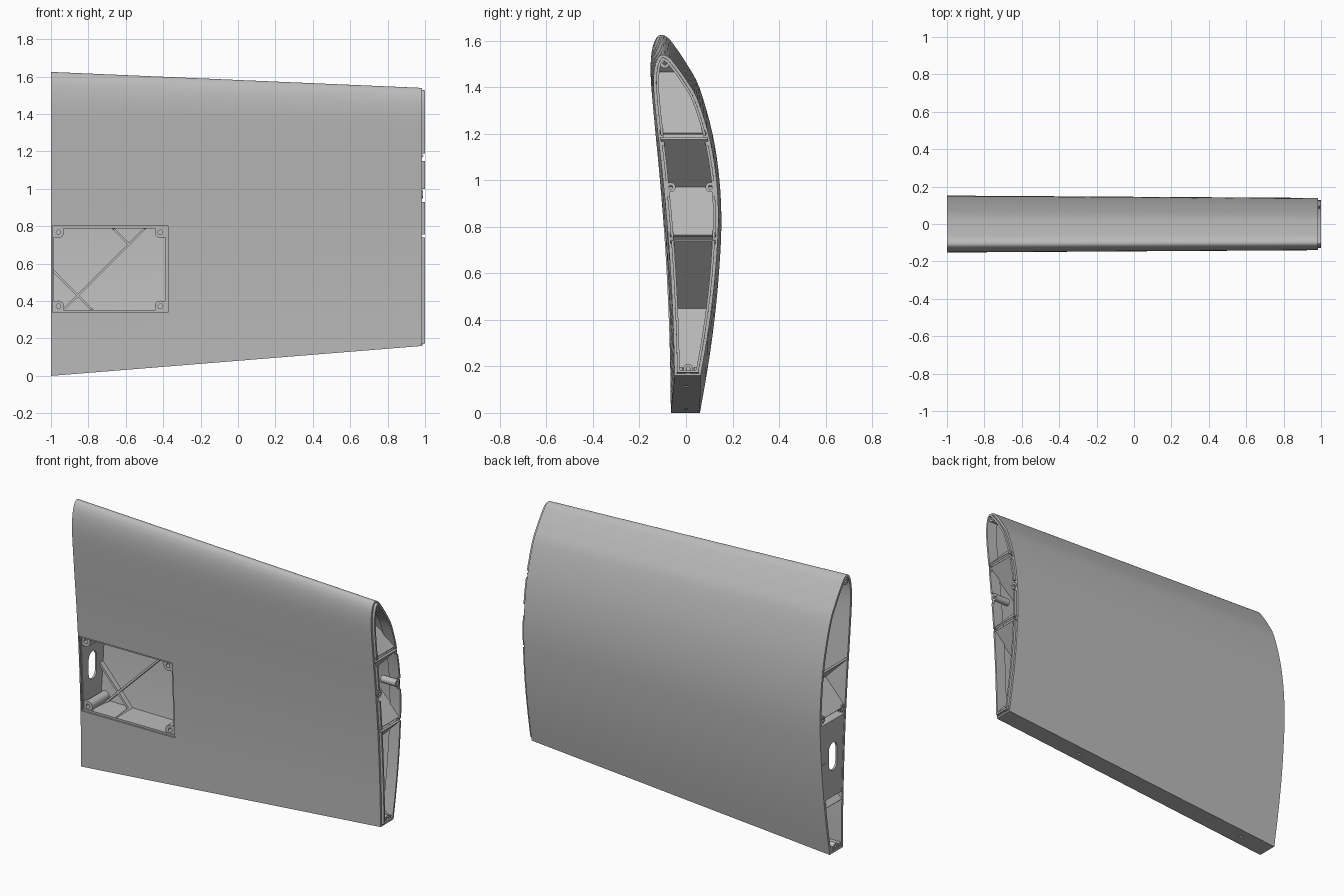
import bpy, bmesh, math
from mathutils import Vector

if "Cube" in bpy.data.objects:
    bpy.data.objects.remove(bpy.data.objects["Cube"])

grey = bpy.data.materials.new("plain_grey")
grey.use_nodes = True
grey.diffuse_color = (0.5, 0.5, 0.5, 1)
grey.node_tree.nodes["Principled BSDF"].inputs["Base Color"].default_value = (0.5, 0.5, 0.5, 1)

HEIGHT, TIP, WALL = 1.625, 0.985, 0.015
HATCH = (-0.992, -0.375, 0.34, 0.8)

# Root aerofoil: trailing edge, up the front, round the nose, down the back
PROFILE = [(-.065, 0), (-.069, .25), (-.078, .5), (-.092, .75), (-.112, 1), (-.131, 1.2),
           (-.149, 1.4), (-.152, 1.5), (-.144, 1.57), (-.127, 1.612), (-.105, HEIGHT),
           (-.075, 1.61), (-.04, 1.565), (.003, 1.5), (.057, 1.4), (.114, 1.2),
           (.144, 1), (.152, .8), (.14, .58), (.12, .38), (.093, .19), (.06, 0)]


def smooth_curve(pts, steps=4):
    p = [Vector(q) for q in pts]
    p = [2 * p[0] - p[1]] + p + [2 * p[-1] - p[-2]]
    out = []
    for i in range(1, len(p) - 2):
        a, b, c, d = p[i - 1:i + 3]
        for k in range(steps):
            t = k / steps
            out.append(b + (c - a) * t / 2 + (2 * a - 5 * b + 4 * c - d) * t * t / 2
                       + (3 * b - a - 3 * c + d) * t ** 3 / 2)
    return out + [p[-2]]


CURVE = smooth_curve(PROFILE)


def section(x):
    """Tapered aerofoil at a station along the span."""
    s = (x + 1) / (TIP + 1)
    return [Vector((p.x * (1 - .1 * s) + s * (.013 * (1 - p.y / HEIGHT) - .004),
                    p.y * (1 - .151 * s) + .16 * s)) for p in CURVE]


def inset(loop, w):
    out = []
    for i, p in enumerate(loop):
        a = (p - loop[i - 1]).normalized()
        b = (loop[(i + 1) % len(loop)] - p).normalized()
        n1, n2 = Vector((a.y, -a.x)), Vector((b.y, -b.x))
        out.append(p + (n1 + n2) * w / (1 + n1.dot(n2)))
    return out


def depth(x, z):
    """Front and back of the skin at a point, or None outside."""
    loop = section(x)
    ys = []
    for i, q in enumerate(loop):
        p = loop[i - 1]
        if (p.y <= z) != (q.y <= z):
            ys.append(p.x + (q.x - p.x) * (z - p.y) / (q.y - p.y))
    return (min(ys), max(ys)) if len(ys) > 1 else None


def finish(name, bm):
    bmesh.ops.recalc_face_normals(bm, faces=bm.faces)
    me = bpy.data.meshes.new(name)
    bm.to_mesh(me)
    bm.free()
    me.materials.append(grey)
    ob = bpy.data.objects.new(name, me)
    bpy.context.collection.objects.link(ob)
    return ob


def activate(ob):
    bpy.ops.object.select_all(action='DESELECT')
    ob.select_set(True)
    bpy.context.view_layer.objects.active = ob


def smooth(ob):
    activate(ob)
    bpy.ops.object.shade_smooth_by_angle(angle=math.radians(30))


def rings(name, loops, cyclic=True):
    """Skin a row of loops; cyclic closes into a hollow ring, else caps the ends."""
    bm = bmesh.new()
    vs = [[bm.verts.new(p) for p in lp] for lp in loops]
    n = len(vs[0])
    for j in range(len(vs) if cyclic else len(vs) - 1):
        a, b = vs[j], vs[(j + 1) % len(vs)]
        for i in range(n):
            k = (i + 1) % n
            bm.faces.new((a[i], a[k], b[k], b[i]))
    if not cyclic:
        bm.faces.new(vs[0])
        bm.faces.new(vs[-1])
    return finish(name, bm)


def hollow(name, x0, x1, w0, w1):
    def at(x, w):
        return [(x, p.x, p.y) for p in inset(section(x), w)]
    return rings(name, [at(x0, w0), at(x1, w0), at(x1, w1), at(x0, w1)])


def boxes(name, spans):
    bm = bmesh.new()
    for x0, x1, y0, y1, z0, z1 in spans:
        for v in bmesh.ops.create_cube(bm, size=1)["verts"]:
            v.co = ((x0 + x1) / 2 + v.co.x * (x1 - x0), (y0 + y1) / 2 + v.co.y * (y1 - y0),
                    (z0 + z1) / 2 + v.co.z * (z1 - z0))
    return finish(name, bm)


def cut(ob, cutter):
    cutter.hide_render = True
    m = ob.modifiers.new("cut", 'BOOLEAN')
    m.operation, m.solver, m.object = 'DIFFERENCE', 'EXACT', cutter
    activate(ob)
    bpy.ops.object.modifier_apply(modifier=m.name)
    bpy.data.objects.remove(cutter)


def in_hatch(x, z):
    return x < HATCH[1] - .012 and HATCH[2] + .013 < z < HATCH[3] - .013


def web(name, a, b, thick=.012):
    """Plate spanning front skin to back skin along a line in the side plane."""
    a, b = Vector(a), Vector(b)
    d = (b - a).normalized()
    n = Vector((-d.y, d.x)) * thick / 2
    count = max(2, int((b - a).length / .01))
    loops = []
    for i in range(count + 1):
        p = a.lerp(b, i / count)
        ends = [(q, depth(q.x, q.y)) for q in (p - n, p + n)]
        if any(e is None or e[1] - e[0] < .05 for _, e in ends) or p.y < .088 + .08 * p.x:
            continue
        low = name.startswith("rib") and in_hatch(p.x, p.y)
        (q, e), (r, f) = ends
        y0, y1 = [(g[1] - .045) if low else g[0] + .009 for g in (e, f)]
        loops.append([(q.x, y0, q.y), (q.x, e[1] - .009, q.y),
                      (r.x, f[1] - .009, r.y), (r.x, y1, r.y)])
    return rings(name, loops, cyclic=False)


def tube(name, c, axis, length, r, hole, corner=None):
    """Screw boss; corner keeps three corners square and rounds the inward one."""
    def loop(t, rad, square):
        pts = []
        for i in range(24):
            u, v = math.cos(i * math.pi / 12), math.sin(i * math.pi / 12)
            k = rad
            if square and not (u * square[0] >= -.01 and v * square[1] >= -.01):
                k = rad / max(abs(u), abs(v))
            u, v = u * k, v * k
            pts.append((c[0] + t, c[1] + u, c[2] + v) if axis == 'X'
                       else (c[0] + u, c[1] + t, c[2] + v))
        return pts
    ob = rings(name, [loop(0, r, corner), loop(length, r, corner),
                      loop(length, hole, None), loop(0, hole, None)])
    smooth(ob)


# Outer skin with hatch opening and two drain slots in the trailing edge
skin = hollow("wing_skin", -1, TIP, 0, WALL)
x0, x1, z0, z1 = HATCH
cut(skin, boxes("opening_cutter", [(x0, x1, -.3, 0, z0, z1)]
                + [(x - .018, x + .018, -.006, .008, -.1, .2) for x in (-.8, .41)]))
smooth(skin)

# Notched joining lip at the tip
lip = hollow("tip_lip", .93, 1, .012, .023)
cut(lip, boxes("notch_cutter", [(TIP, 1.1, -.3, .3, a, b)
                                for a, b in ((1.15, 1.19), (.93, 1), (.74, .755))]))
smooth(lip)

# Diagonal internal ribs: slope, offset, start and end along the span
for i, (k, c, a, b) in enumerate([
        (1, 1.84, -1, 0), (1, 1.29, -1, 1), (1, .74, -.37, 1), (1, .19, -.2, .99),
        (1, -.25, .3, .99), (-1, -.43, -1, 0), (-1, .12, -1, -.585), (-1, .12, -.37, .2),
        (-1, .67, -1, .6), (-1, 1.15, -.5, .99), (-1, 1.75, 0, .99), (-1, 2.19, .5, .99)]):
    web(f"rib_{i + 1}", (a + .004, k * a + c), (b, k * b + c))

# Hatch bay walls, with a cable slot in the root wall
web("bay_floor", (-.994, z0 + .006), (x1, z0 + .006))
web("bay_roof", (-.994, z1 - .006), (x1, z1 - .006))
web("bay_side", (x1 - .006, z0), (x1 - .006, z1))
root_wall = web("bay_root_wall", (-.992, z0), (-.992, z1))
slot = [(.025 + .038 * math.cos(t), .582 + .038 * math.sin(t) + (.045 if i < 13 else -.045))
        for i, t in enumerate([j * math.pi / 12 for j in range(13)]
                              + [j * math.pi / 12 for j in range(12, 25)])]
cut(root_wall, rings("slot_cutter", [[(x, y, z) for y, z in slot] for x in (-1.1, -.9)], False))

# Screw bosses at the four hatch corners
for sx, px in ((1, -.96), (-1, -.415)):
    for sz, pz in ((1, .372), (-1, .768)):
        front, back = depth(px, pz)
        tube("hatch_pad", (px, front + .014, pz), 'Y', .02, .028, .012, (sx, sz))
        tube("hatch_boss", (px, front + .014, pz), 'Y', back - front - .023, .03, .012)

# Screw bosses at each end of the span
for x, start, mid in ((1, .89, .97), (-1, -.998, .835)):
    loop = section(x)
    top, low = max(p.y for p in loop), min(p.y for p in loop)
    front, back = depth(x, mid)
    nose = sum(depth(x, top - .035)) / 2
    tail = sum(depth(x, low + .03)) / 2
    for y, z in ((nose, top - .036), (front + .03, mid), (back - .03, mid), (tail, low + .028)):
        tube("end_boss", (start, y, z), 'X', .1, .021, .008)
    boxes("tail_block", [(start, start + .1, tail + s * .037 - .012, tail + s * .037 + .012,
                          low + .012, low + .036) for s in (-1, 1)])
